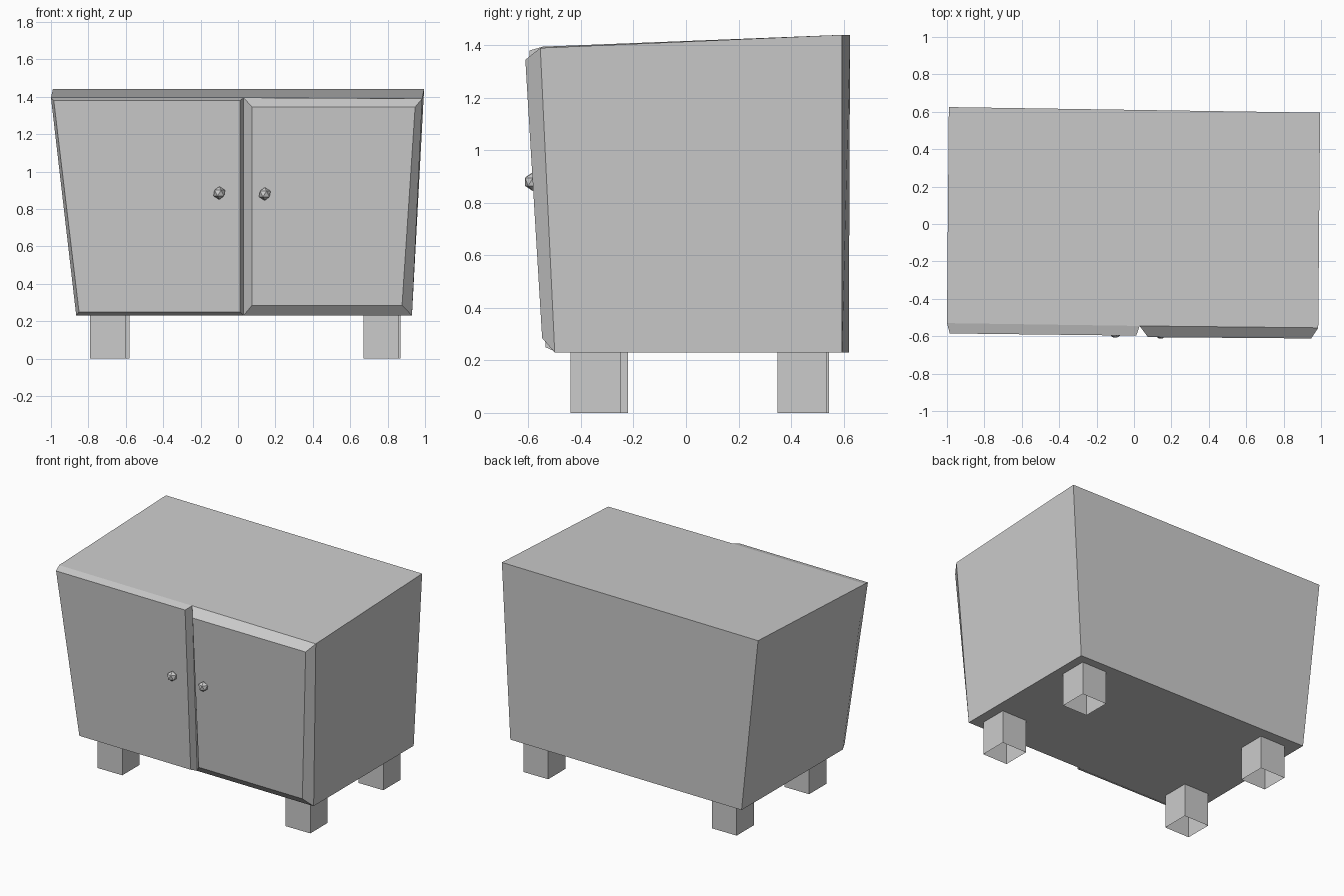
import bpy, bmesh, math
from mathutils import Vector

cube = bpy.data.objects.get("Cube")
if cube:
    bpy.data.objects.remove(cube, do_unlink=True)

grey = bpy.data.materials.new("plain grey")
grey.use_nodes = True
colour = (0.6, 0.6, 0.6, 1)
grey.diffuse_color = colour
grey.node_tree.nodes["Principled BSDF"].inputs["Base Color"].default_value = colour


def finish(bm, name):
    """Turn a bmesh into a named object with the shared material."""
    mesh = bpy.data.meshes.new(name)
    bm.to_mesh(mesh)
    bm.free()
    obj = bpy.data.objects.new(name, mesh)
    bpy.context.collection.objects.link(obj)
    mesh.materials.append(grey)
    return obj


# Cabinet: tapered box whose front carries two raised, bevelled doors
bm = bmesh.new()
V = bm.verts.new
# front rims, left to middle to right
top = [V((-1.0, -0.53, 1.395)), V((0.03, -0.545, 1.395)), V((0.985, -0.555, 1.39))]
low = [V((-0.865, -0.48, 0.23)), V((0.03, -0.49, 0.23)), V((0.93, -0.50, 0.23))]
# back corners
top_back = [V((-0.99, 0.625, 1.44)), V((0.995, 0.595, 1.44))]
low_back = [V((-0.86, 0.62, 0.23)), V((0.93, 0.595, 0.23))]

bm.faces.new(top + top_back[::-1])
bm.faces.new(low[::-1] + low_back)
bm.faces.new((low_back[1], low_back[0], top_back[0], top_back[1]))
bm.faces.new((low[0], top[0], top_back[0], low_back[0]))
bm.faces.new((low[2], low_back[1], top_back[1], top[2]))

# Raised door panels: inner corners run low-left, low-right, top-right, top-left
panels = (
    ((-0.85, -0.523, 0.25), (0.012, -0.535, 0.25),
     (0.012, -0.597, 1.38), (-0.985, -0.585, 1.38)),
    ((0.075, -0.538, 0.285), (0.877, -0.548, 0.285),
     (0.947, -0.612, 1.345), (0.075, -0.605, 1.345)),
)
for i, corners in enumerate(panels):
    outer = [low[i], low[i + 1], top[i + 1], top[i]]
    inner = [V(c) for c in corners]
    bm.faces.new(inner)
    for k in range(4):
        n = (k + 1) % 4
        bm.faces.new((outer[k], outer[n], inner[n], inner[k]))
bmesh.ops.recalc_face_normals(bm, faces=bm.faces)
finish(bm, "cabinet_body")

# Legs: square tubes, open underneath
legs = {
    "front_right_leg": (-0.695, -0.315),
    "front_left_leg": (0.767, -0.345),
    "back_right_leg": (-0.675, 0.45),
    "back_left_leg": (0.775, 0.443),
}
for name, (x, y) in legs.items():
    bm = bmesh.new()
    bmesh.ops.create_cube(bm, size=1)
    bmesh.ops.scale(bm, vec=(0.19, 0.19, 0.23), verts=bm.verts)
    bmesh.ops.translate(bm, vec=(x, y, 0.115), verts=bm.verts)
    base = [f for f in bm.faces if f.normal.z < -0.5]
    bmesh.ops.delete(bm, geom=base, context='FACES_ONLY')
    finish(bm, name)

# Knobs: small faceted balls
for name, centre in (("right_knob", (-0.1, -0.578, 0.885)),
                     ("left_knob", (0.143, -0.583, 0.88))):
    bm = bmesh.new()
    bmesh.ops.create_icosphere(bm, subdivisions=1, radius=0.035)
    bmesh.ops.translate(bm, vec=Vector(centre), verts=bm.verts)
    finish(bm, name)
